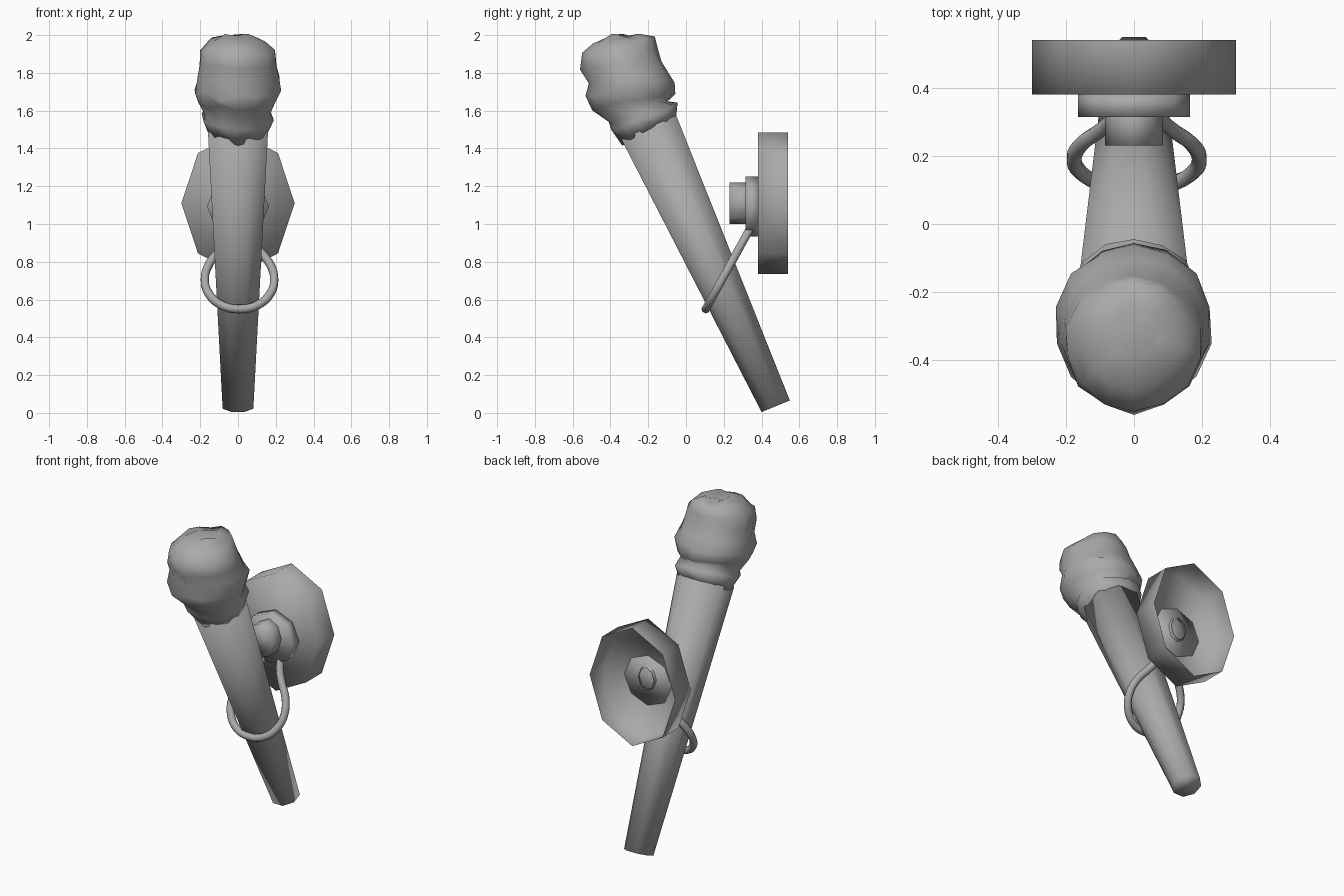
import bpy, bmesh, math, random
from mathutils import Vector

if "Cube" in bpy.data.objects:
    bpy.data.objects.remove(bpy.data.objects["Cube"])

random.seed(4)

# Dark iron grey shared by every part
grey = bpy.data.materials.new("dark_grey")
grey.diffuse_color = (0.4, 0.4, 0.4, 1)
grey.use_nodes = True
grey.node_tree.nodes["Principled BSDF"].inputs["Base Color"].default_value = grey.diffuse_color


def loft(name, rings, n=8, phase=0.0, cap_start=True, cap_end=False, noise=0.0):
    """Skin elliptical rings; each ring = (y0, z0, y1, z1, half width in x)."""
    bm = bmesh.new()
    loops = []
    for y0, z0, y1, z1, rx in rings:
        c = Vector((0, (y0 + y1) / 2, (z0 + z1) / 2))
        v = Vector((0, (y1 - y0) / 2, (z1 - z0) / 2))
        loop = []
        for k in range(n):
            a = phase + 2 * math.pi * k / n
            p = v * math.cos(a) + Vector((rx * math.sin(a), 0, 0))
            p *= 1 + random.uniform(-noise, noise)
            lift = Vector((0, 0, random.uniform(-noise, noise) * 0.5))
            loop.append(bm.verts.new(c + p + lift))
        loops.append(loop)
    for a, b in zip(loops, loops[1:]):
        for k in range(n):
            j = (k + 1) % n
            bm.faces.new((a[k], a[j], b[j], b[k]))
    if cap_start:
        bm.faces.new(loops[0])
    if cap_end:
        bm.faces.new(loops[-1])
    bmesh.ops.recalc_face_normals(bm, faces=bm.faces)
    me = bpy.data.meshes.new(name)
    bm.to_mesh(me)
    bm.free()
    me.shade_smooth()
    me.materials.append(grey)
    obj = bpy.data.objects.new(name, me)
    bpy.context.collection.objects.link(obj)
    return obj


def disc(name, steps, zc=1.11, cap_end=False):
    """Octagonal wall fitting; steps = (y, half width, half height)."""
    return loft(name, [(y, zc - h, y, zc + h, w) for y, w, h in steps],
                cap_end=cap_end)


# Tapered octagonal handle, leaning forward
loft("torch_handle", [
    (0.394, 0.002, 0.556, 0.068, 0.088),
    (-0.355, 1.445, -0.040, 1.580, 0.172),
], phase=math.pi / 8, cap_end=True)

# Lumpy wrapped head with a flared collar at its base
loft("torch_head", [
    (-0.335, 1.430, -0.055, 1.560, 0.160),
    (-0.400, 1.490, -0.043, 1.635, 0.192),
    (-0.405, 1.545, -0.095, 1.660, 0.178),
    (-0.500, 1.610, -0.060, 1.690, 0.210),
    (-0.535, 1.665, -0.060, 1.760, 0.230),
    (-0.510, 1.755, -0.105, 1.815, 0.220),
    (-0.555, 1.830, -0.125, 1.865, 0.205),
    (-0.550, 1.900, -0.150, 1.925, 0.200),
    (-0.490, 1.965, -0.165, 1.980, 0.145),
    (-0.400, 1.992, -0.240, 1.997, 0.070),
], n=14, cap_end=True, noise=0.03)

# Wall plate (open at the back), inner collar and peg
disc("wall_plate", [(0.38, 0.30, 0.375), (0.54, 0.30, 0.375)])
disc("collar", [(0.315, 0.165, 0.158), (0.384, 0.165, 0.158)],
     zc=1.093, cap_end=True)
disc("peg", [(0.23, 0.085, 0.11), (0.315, 0.085, 0.11), (0.40, 0.055, 0.07)])

# Wire loop hanging from the collar and holding the handle
half = [(0.10, 0.573), (0.165, 0.635), (0.184, 0.71), (0.16, 0.79),
        (0.11, 0.855), (0.07, 0.92), (0.05, 1.0)]
path = [(-x, z) for x, z in reversed(half)] + [(0, 0.55)] + half
curve = bpy.data.curves.new("holder_ring", 'CURVE')
curve.dimensions = '3D'
curve.bevel_depth = 0.023
curve.bevel_resolution = 2
curve.resolution_u = 4
curve.materials.append(grey)
spline = curve.splines.new('BEZIER')
spline.bezier_points.add(len(path) - 1)
for bp, (x, z) in zip(spline.bezier_points, path):
    bp.co = (x + 0.008, 0.105 + (z - 0.55) * 0.55, z)
    bp.handle_left_type = bp.handle_right_type = 'AUTO'
ring = bpy.data.objects.new("holder_ring", curve)
bpy.context.collection.objects.link(ring)
